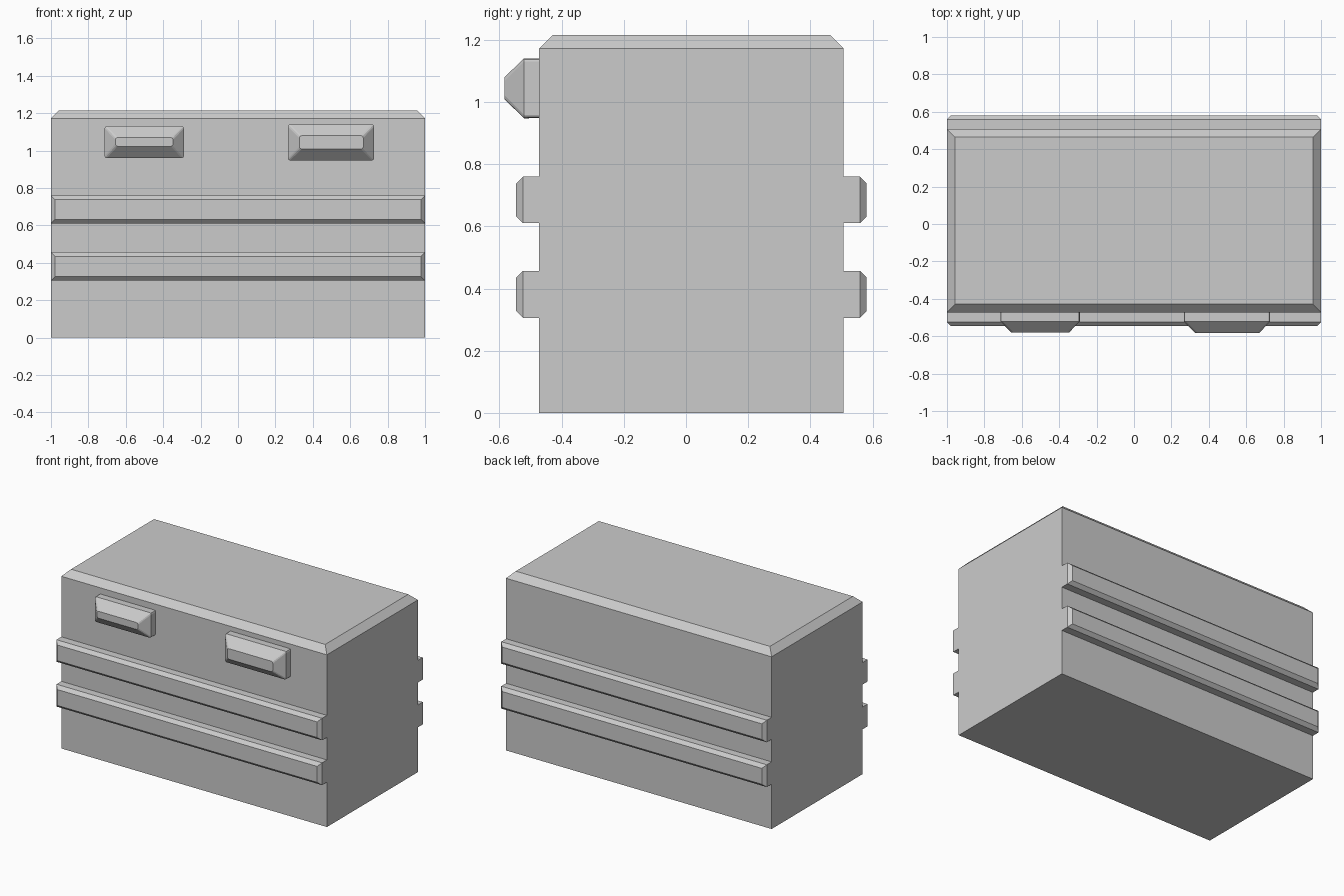
import bpy, bmesh

if "Cube" in bpy.data.objects:
    bpy.data.objects.remove(bpy.data.objects["Cube"])


def chamfered_block(name, rings, corner=0.0):
    """Loft four-cornered rings (lists of 3D points), cap the ends, optionally ease the corners."""
    bm = bmesh.new()
    loops = [[bm.verts.new(p) for p in ring] for ring in rings]
    for a, b in zip(loops, loops[1:]):
        for i in range(4):
            j = (i + 1) % 4
            bm.faces.new((a[i], a[j], b[j], b[i]))
    bm.faces.new(loops[0])
    bm.faces.new(loops[-1])
    if corner:
        edges = [bm.edges.get((a[i], b[i])) for a, b in zip(loops, loops[1:]) for i in range(4)]
        bmesh.ops.bevel(bm, geom=edges, offset=corner, segments=2, profile=0.5, affect='EDGES')
    bmesh.ops.recalc_face_normals(bm, faces=bm.faces)
    mesh = bpy.data.meshes.new(name)
    bm.to_mesh(mesh)
    bm.free()
    obj = bpy.data.objects.new(name, mesh)
    bpy.context.collection.objects.link(obj)
    return obj


def flat_ring(z, x, y0, y1):
    return [(-x, y0, z), (x, y0, z), (x, y1, z), (-x, y1, z)]


def wall_ring(y, x0, x1, z0, z1):
    return [(x0, y, z0), (x1, y, z0), (x1, y, z1), (x0, y, z1)]


# Main box with chamfered top rim
FRONT, BACK = -0.472, 0.507
chamfered_block("chest_body", [
    flat_ring(0, 1, FRONT, BACK),
    flat_ring(1.172, 1, FRONT, BACK),
    flat_ring(1.215, 0.957, FRONT + 0.043, BACK - 0.043)])

# Two chamfered rails on front and back
RIM = 0.022
for level, z0, z1 in (("lower", 0.305, 0.457), ("upper", 0.61, 0.76)):
    for side, wall, out in (("front", FRONT, -1), ("back", BACK, 1)):
        chamfered_block(f"{side}_{level}_rail", [
            wall_ring(wall, -1, 1, z0, z1),
            wall_ring(wall + out * 0.052, -1, 1, z0, z1),
            wall_ring(wall + out * 0.074, -1 + RIM, 1 - RIM, z0 + RIM, z1 - RIM)])

# Tapered front latches
for name, outer, inner, tip in (
        ("left_latch", (-0.713, -0.29, 0.96, 1.13), (-0.656, -0.347, 1.023, 1.07), -0.58),
        ("right_latch", (0.267, 0.727, 0.948, 1.14), (0.328, 0.67, 1.008, 1.08), -0.583)):
    chamfered_block(name, [
        wall_ring(FRONT, *outer),
        wall_ring(-0.522, *outer),
        wall_ring(tip, *inner)], corner=0.01)
